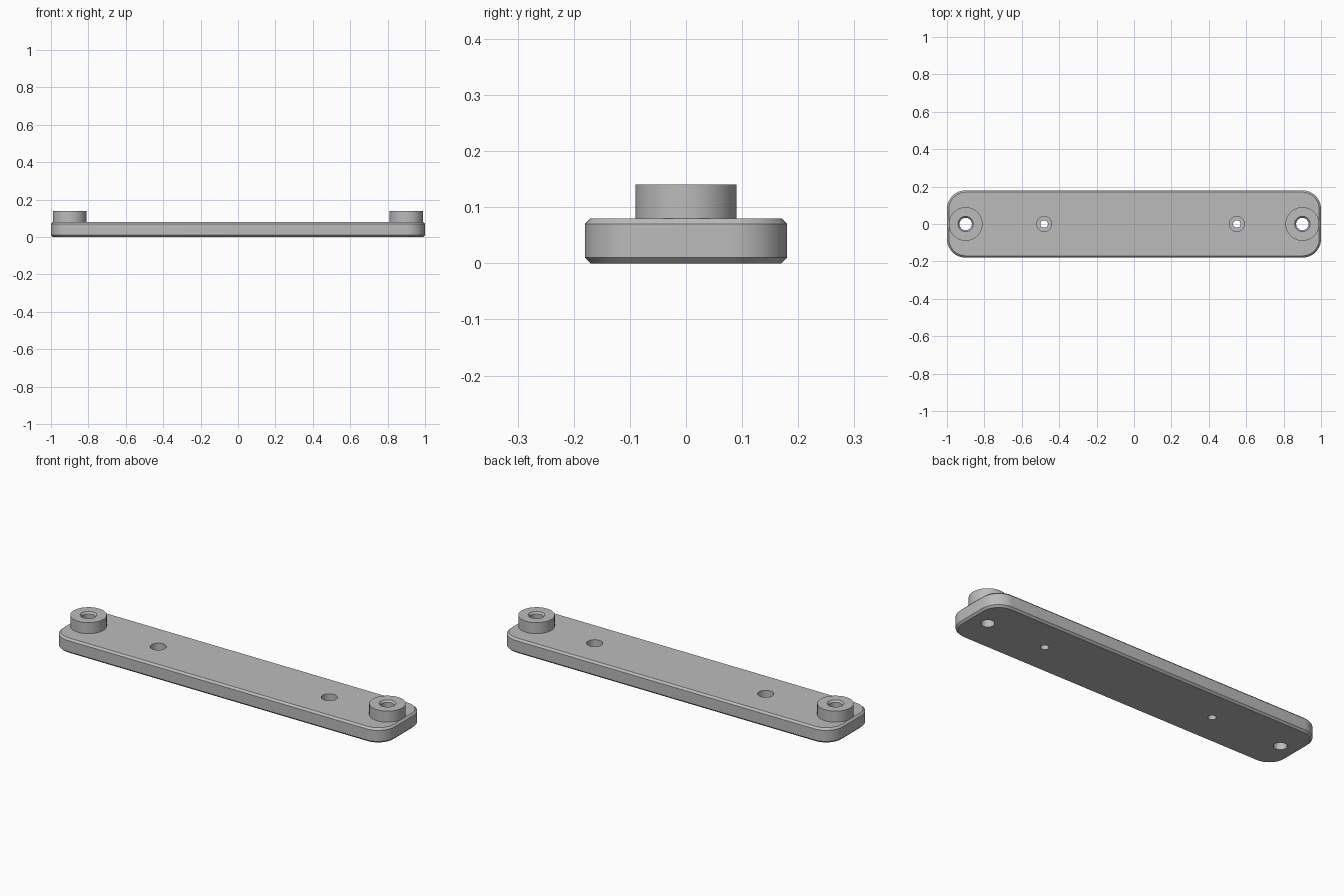
import bpy, bmesh, math

cube = bpy.data.objects.get("Cube")
if cube:
    bpy.data.objects.remove(cube, do_unlink=True)

grey = bpy.data.materials.new("plain grey")
grey.use_nodes = True
grey.diffuse_color = (0.5, 0.5, 0.5, 1)
grey.node_tree.nodes["Principled BSDF"].inputs["Base Color"].default_value = (0.5, 0.5, 0.5, 1)

LENGTH, WIDTH, THICK = 2.0, 0.36, 0.08
CORNER, CHAMFER = 0.1, 0.01
BOSS_X, BOSS_R, BOSS_TOP = 0.9, 0.09, 0.14
BORE_R, RIM_R = 0.033, 0.041
SEGMENTS = 64


def make_object(name, bm):
    bmesh.ops.recalc_face_normals(bm, faces=bm.faces)
    mesh = bpy.data.meshes.new(name)
    bm.to_mesh(mesh)
    bm.free()
    mesh.materials.append(grey)
    obj = bpy.data.objects.new(name, mesh)
    bpy.context.collection.objects.link(obj)
    return obj


def bridge(bm, a, b):
    for i in range(len(a)):
        j = (i + 1) % len(a)
        bm.faces.new((a[i], a[j], b[j], b[i]))


def lathe(name, x, profile, closed_loop=False):
    """Turn (radius, z) points about a vertical axis at x."""
    bm = bmesh.new()
    rings = []
    for r, z in profile:
        angles = [math.tau * i / SEGMENTS for i in range(SEGMENTS)]
        rings.append([bm.verts.new((x + r * math.cos(a), r * math.sin(a), z)) for a in angles])
    for a, b in zip(rings, rings[1:]):
        bridge(bm, a, b)
    if closed_loop:
        bridge(bm, rings[-1], rings[0])
    else:
        bm.faces.new(rings[0])
        bm.faces.new(rings[-1])
    return make_object(name, bm)


def rounded_outline(bm, inset, z, steps=16):
    """One loop of the plate outline, pulled in by inset."""
    r = CORNER - inset
    cx, cy = LENGTH / 2 - CORNER, WIDTH / 2 - CORNER
    loop = []
    for q, (sx, sy) in enumerate(((1, 1), (-1, 1), (-1, -1), (1, -1))):
        for i in range(steps + 1):
            a = math.pi / 2 * (q + i / steps)
            loop.append(bm.verts.new((sx * cx + r * math.cos(a), sy * cy + r * math.sin(a), z)))
    return loop


def smooth(obj):
    bpy.ops.object.select_all(action='DESELECT')
    obj.select_set(True)
    bpy.context.view_layer.objects.active = obj
    bpy.ops.object.shade_smooth_by_angle(angle=math.radians(30))


# Plate with rounded corners and chamfered rims
bm = bmesh.new()
levels = ((CHAMFER, 0), (0, CHAMFER), (0, THICK - CHAMFER), (CHAMFER, THICK))
loops = [rounded_outline(bm, inset, z) for inset, z in levels]
for low, high in zip(loops, loops[1:]):
    bridge(bm, low, high)
bm.faces.new(loops[0])
bm.faces.new(loops[-1])
plate = make_object("plate", bm)

# Cutters: stepped screw holes and the bores under the bosses
cutters = []
for x in (-0.48, 0.55):
    cutters.append(lathe("screw_hole_cutter", x,
                         ((0.02, -0.1), (0.02, 0.03), (0.04, 0.03), (0.04, 0.2))))
for x in (-BOSS_X, BOSS_X):
    cutters.append(lathe("bore_cutter", x, ((BORE_R, -0.1), (BORE_R, 0.2))))

bpy.context.view_layer.objects.active = plate
for cutter in cutters:
    cutter.hide_render = True
    cut = plate.modifiers.new("hole", 'BOOLEAN')
    cut.operation = 'DIFFERENCE'
    cut.solver = 'EXACT'
    cut.object = cutter
    bpy.ops.object.modifier_apply(modifier=cut.name)
    bpy.data.objects.remove(cutter, do_unlink=True)
smooth(plate)

# Bosses: hollow cylinders with a chamfered bore rim
for name, x in (("right_boss", -BOSS_X), ("left_boss", BOSS_X)):
    boss = lathe(name, x, ((BOSS_R, THICK), (BOSS_R, BOSS_TOP), (RIM_R, BOSS_TOP),
                           (BORE_R, BOSS_TOP - 0.01), (BORE_R, THICK)), closed_loop=True)
    smooth(boss)
